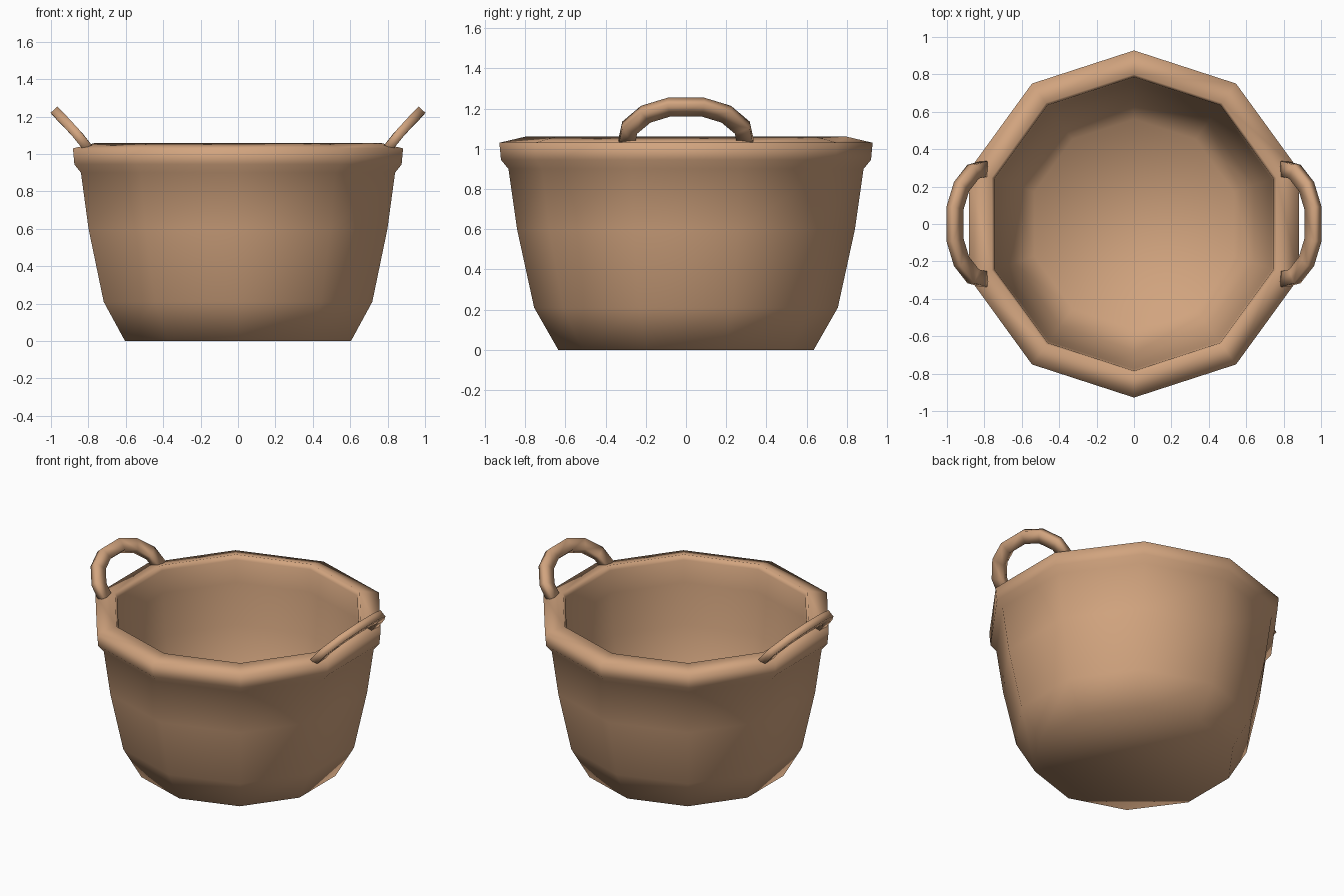
import bpy, bmesh, math
from mathutils import Vector

cube = bpy.data.objects.get("Cube")
if cube:
    bpy.data.objects.remove(cube, do_unlink=True)

SIDES = 10

# One warm tan for the whole basket
tan = bpy.data.materials.new("warm_tan")
tan.use_nodes = True
color = (0.64, 0.37, 0.21, 1)
tan.diffuse_color = color
bsdf = next(n for n in tan.node_tree.nodes if n.type == "BSDF_PRINCIPLED")
bsdf.inputs["Base Color"].default_value = color
bsdf.inputs["Roughness"].default_value = 0.8


def finish(name, bm):
    """Turn a bmesh into a smooth shaded object."""
    bmesh.ops.recalc_face_normals(bm, faces=bm.faces)
    for f in bm.faces:
        f.smooth = True
    mesh = bpy.data.meshes.new(name)
    bm.to_mesh(mesh)
    bm.free()
    mesh.materials.append(tan)
    obj = bpy.data.objects.new(name, mesh)
    bpy.context.collection.objects.link(obj)
    return obj


def skin(bm, rings):
    """Bridge rings of points in order and cap both ends."""
    loops = [[bm.verts.new(p) for p in ring] for ring in rings]
    for a, b in zip(loops, loops[1:]):
        n = len(a)
        for i in range(n):
            j = (i + 1) % n
            bm.faces.new((a[i], a[j], b[j], b[i]))
    bm.faces.new(loops[0][::-1])
    bm.faces.new(loops[-1])


def ring(r, z):
    """Ten-sided ring with corners pointing to front and back."""
    angles = [math.pi / 2 + math.tau * i / SIDES for i in range(SIDES)]
    return [Vector((r * math.cos(a), r * math.sin(a), z)) for a in angles]


# Basket: outer wall, lip, rim, inner wall and floor in one profile
profile = [(0.635, 0), (0.755, 0.21), (0.84, 0.6), (0.883, 0.9),
           (0.92, 0.945), (0.928, 1.03), (0.80, 1.06),
           (0.785, 1.03), (0.775, 0.88), (0.75, 0.6), (0.675, 0.21), (0.56, 0.06)]
bm = bmesh.new()
skin(bm, [ring(r, z) for r, z in profile])
finish("basket", bm)

# Handles: flat bar swept along an arch that flares outward
half = [(0.80, 0.295, 1.03), (0.86, 0.28, 1.105), (0.922, 0.20, 1.172), (0.957, 0.085, 1.207)]
path = [Vector(p) for p in half]
path += [Vector((p.x, -p.y, p.z)) for p in reversed(path)]
WIDE, THIN = 0.041, 0.025


def handle(name, side):
    rings = []
    for i, p in enumerate(path):
        t = (path[min(i + 1, len(path) - 1)] - path[max(i - 1, 0)]).normalized()
        n = Vector((0.74, 0, -0.67))
        n = (n - t * n.dot(t)).normalized()
        w = t.cross(n)
        corners = [(1, 1), (-1, 1), (-1, -1), (1, -1)]
        section = [p + w * WIDE * a + n * THIN * b for a, b in corners]
        rings.append([Vector((c.x * side, c.y, c.z)) for c in section])
    bm = bmesh.new()
    skin(bm, rings)
    finish(name, bm)


handle("left_handle", 1)
handle("right_handle", -1)
